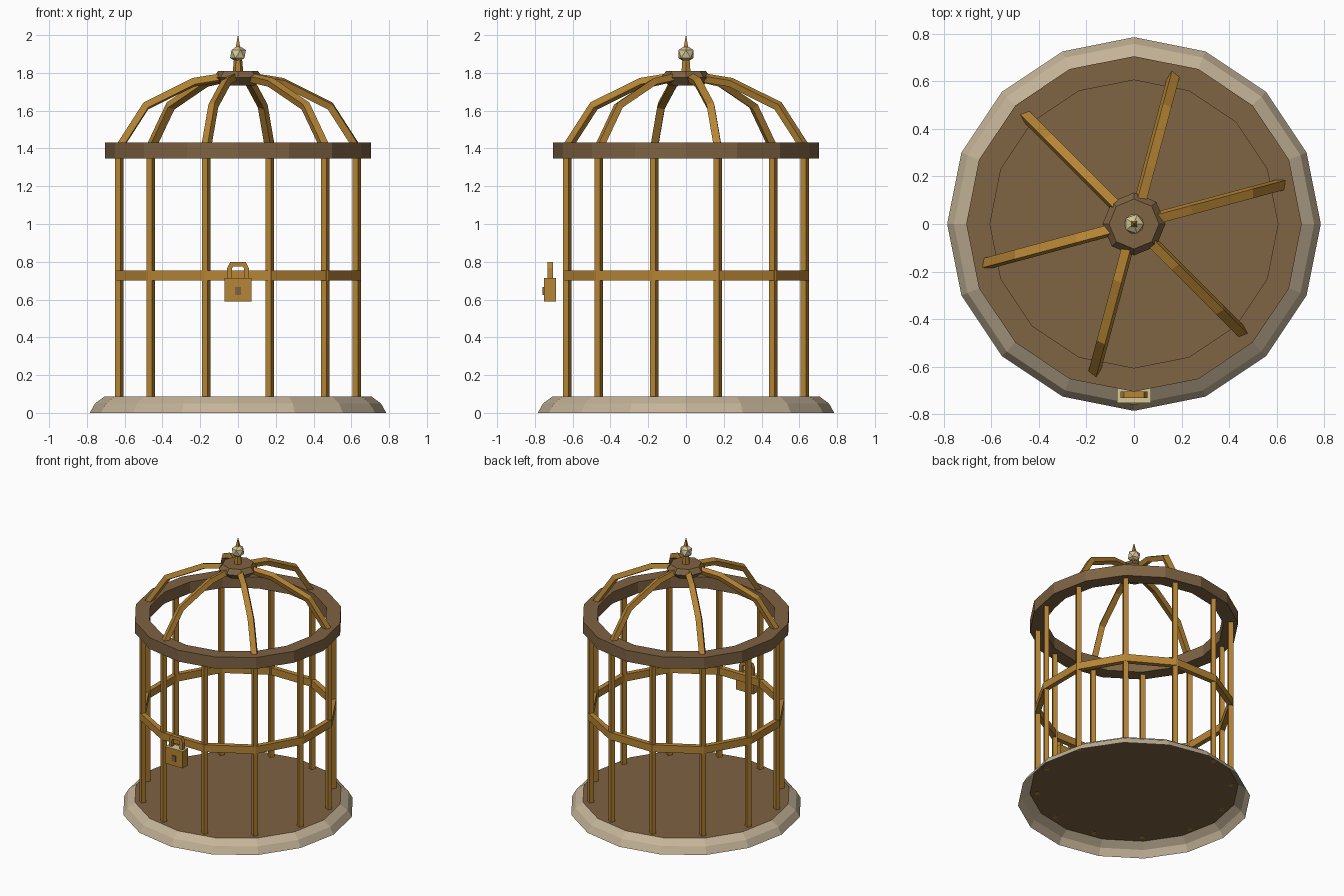
import bpy, bmesh
from math import sin, cos, pi, radians
from mathutils import Vector, Matrix

cube = bpy.data.objects.get("Cube")
if cube:
    bpy.data.objects.remove(cube)


def material(name, rgb):
    m = bpy.data.materials.new(name)
    m.use_nodes = True
    m.diffuse_color = (*rgb, 1)
    m.node_tree.nodes["Principled BSDF"].inputs["Base Color"].default_value = (*rgb, 1)
    return m


WOOD = material("brown wood", (0.21, 0.125, 0.056))
STONE = material("pale stone", (0.55, 0.45, 0.31))
BRASS = material("aged brass", (0.47, 0.235, 0.035))
CREAM = material("cream metal", (0.68, 0.58, 0.31))


def finish(name, bm, *mats, fix=True):
    if fix:
        bmesh.ops.recalc_face_normals(bm, faces=bm.faces)
    mesh = bpy.data.meshes.new(name)
    bm.to_mesh(mesh)
    bm.free()
    for m in mats:
        mesh.materials.append(m)
    ob = bpy.data.objects.new(name, mesh)
    bpy.context.scene.collection.objects.link(ob)
    return ob


def lathe(name, profile, sides, mat, phase=0.0, loop=False, caps=False):
    """Turn an (r, z) profile around the z axis."""
    bm = bmesh.new()
    rows = []
    for r, z in profile:
        angles = [phase + 2 * pi * i / sides for i in range(sides)]
        rows.append([bm.verts.new((r * cos(a), r * sin(a), z)) for a in angles])
    pairs = list(zip(rows, rows[1:])) + ([(rows[-1], rows[0])] if loop else [])
    for low, high in pairs:
        for i in range(sides):
            j = (i + 1) % sides
            bm.faces.new((low[i], low[j], high[j], high[i]))
    if caps:
        bm.faces.new(rows[0][::-1])
        bm.faces.new(rows[-1])
    return finish(name, bm, mat, fix=loop or caps)


def sweep(name, path, wide, thick, side, mat, twist=0.0):
    """Sweep a four sided section along a planar path; side is the plane normal."""
    bm = bmesh.new()
    rows = []
    for i, p in enumerate(path):
        ends = [(path[k + 1] - path[k]).normalized()
                for k in (i - 1, i) if 0 <= k < len(path) - 1]
        tangent = sum(ends, Vector()).normalized()
        stretch = 1 / tangent.dot(ends[0])
        normal = side.cross(tangent) * stretch
        row = []
        for u, v in ((-1, -1), (1, -1), (1, 1), (-1, 1)):
            a = u * wide * cos(twist) - v * thick * sin(twist)
            b = u * wide * sin(twist) + v * thick * cos(twist)
            row.append(bm.verts.new(p + side * a + normal * b))
        rows.append(row)
    for low, high in zip(rows, rows[1:]):
        for i in range(4):
            j = (i + 1) % 4
            bm.faces.new((low[i], low[j], high[j], high[i]))
    bm.faces.new(rows[0])
    bm.faces.new(rows[-1])
    return finish(name, bm, mat)


def box(name, centre, size, *mats, turn=0.0):
    bm = bmesh.new()
    bmesh.ops.create_cube(bm, size=1, matrix=Matrix.Translation(centre)
                          @ Matrix.Rotation(turn, 4, 'Z') @ Matrix.Diagonal((*size, 1)))
    return finish(name, bm, *mats)


# Base: open stone skirt with a thin wooden floor
lathe("base_rim", [(0.785, 0), (0.757, 0.05), (0.705, 0.088)], 16, STONE)
bm = bmesh.new()
bmesh.ops.create_circle(bm, cap_ends=True, segments=16, radius=0.705,
                        matrix=Matrix.Translation((0, 0, 0.088)))
finish("floor", bm, WOOD, fix=False)

# Upper wooden ring and middle brass band
lathe("upper_ring", [(0.605, 1.347), (0.705, 1.347), (0.705, 1.432), (0.605, 1.432)],
      16, WOOD, loop=True)
lathe("middle_band", [(0.638, 0.7), (0.674, 0.7), (0.674, 0.754), (0.638, 0.754)],
      12, BRASS, phase=pi / 12, loop=True)

# Upright bars
for k in range(12):
    a = radians(15 + 30 * k)
    box(f"bar_{k + 1}", (0.652 * cos(a), 0.652 * sin(a), 0.74), (0.033, 0.033, 1.31),
        BRASS, turn=radians(-28))

# Dome ribs
for k in range(6):
    a = radians(15 + 60 * k)
    out, side = Vector((cos(a), sin(a), 0)), Vector((-sin(a), cos(a), 0))
    path = [out * r + Vector((0, 0, z))
            for r, z in ((0.655, 1.4), (0.505, 1.625), (0.245, 1.75), (0.07, 1.778))]
    sweep(f"dome_rib_{k + 1}", path, 0.02, 0.018, side, BRASS, twist=radians(20))

# Hub and finial
lathe("hub", [(0.09, 1.732), (0.132, 1.775), (0.105, 1.81)], 8, WOOD, caps=True)
lathe("finial_post", [(0.028, 1.8), (0.022, 1.87)], 6, BRASS, caps=True)
bm = bmesh.new()
bmesh.ops.create_icosphere(bm, subdivisions=1, radius=0.047,
                           matrix=Matrix.Translation((0, 0, 1.9)))
finish("finial_ball", bm, CREAM)
lathe("finial_spike", [(0.018, 1.93), (0.001, 2.0)], 4, BRASS, phase=pi / 4, caps=True)

# Padlock: brass body with a pale top and bottom, shackle and keyhole
lock = box("padlock_body", (0, -0.72, 0.652), (0.142, 0.063, 0.126), BRASS, CREAM)
for face in lock.data.polygons:
    face.material_index = int(abs(face.normal.z) > 0.5)
half = [(-0.045, 0.7), (-0.045, 0.765), (-0.034, 0.786)]
arch = half + [(-x, z) for x, z in reversed(half)]
sweep("padlock_shackle", [Vector((x, -0.718, z)) for x, z in arch],
      0.014, 0.012, Vector((0, 1, 0)), BRASS)
box("keyhole_plate", (0, -0.754, 0.645), (0.03, 0.009, 0.042), WOOD)
